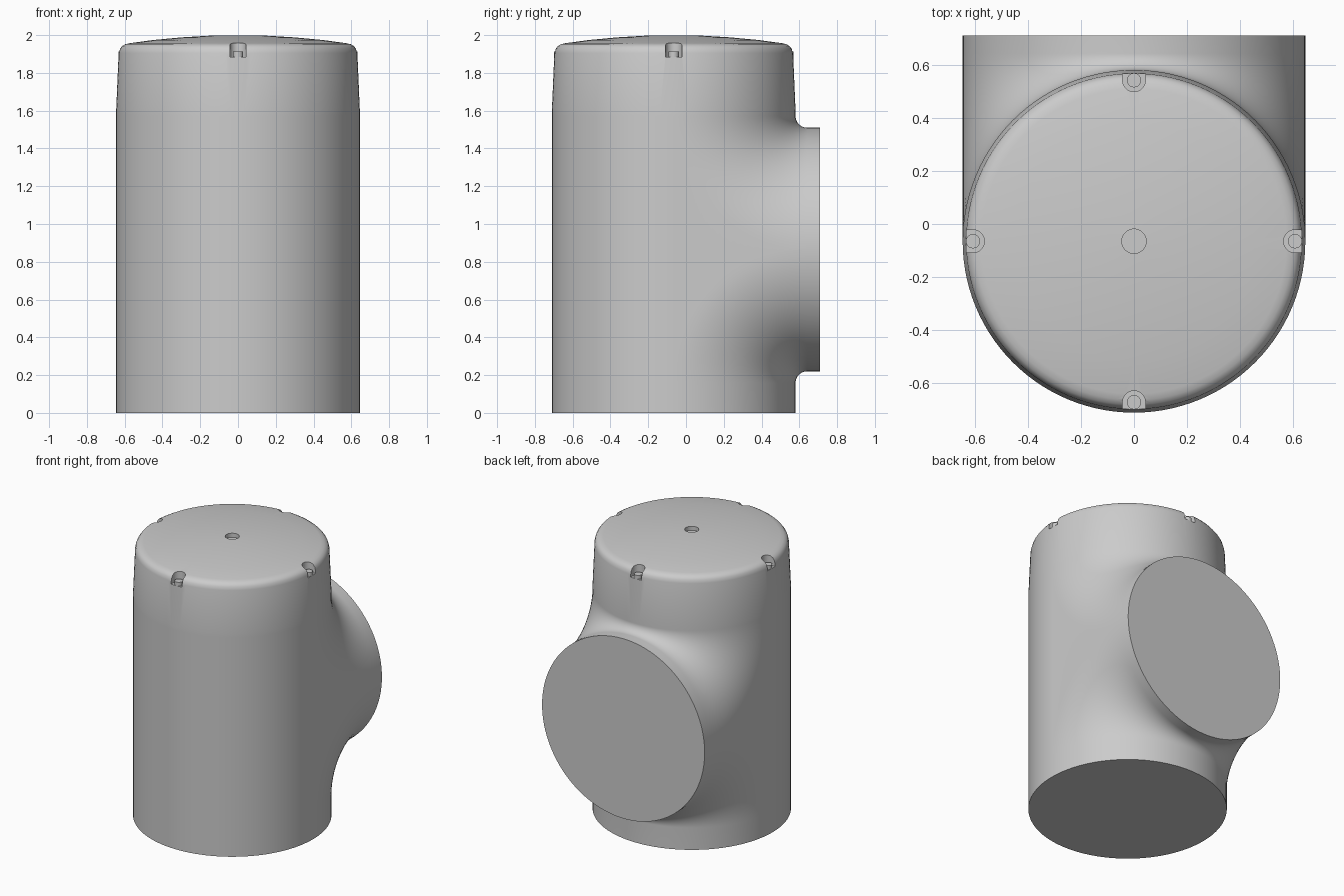
import bpy, bmesh
from math import pi, sin, cos, sqrt
from mathutils import Matrix

if "Cube" in bpy.data.objects:
    bpy.data.objects.remove(bpy.data.objects["Cube"])

R = 0.645          # pipe radius
CY = -0.065        # y of the vertical axis
ZC = 0.865         # height of the side branch axis
END = 0.71 - CY    # branch end, measured from the axis
B = R + 0.062      # bend radius of the elbows joining body and branch
N, ARC = 56, 24
CAP = [(0.0, 2.0), (0.15, 1.997), (0.3, 1.988), (0.45, 1.974), (0.575, 1.957),
       (0.598, 1.952), (0.615, 1.942), (0.626, 1.928), (0.632, 1.905), (R, 1.6)]


def finish(ob, angle=30):
    bpy.ops.object.select_all(action='DESELECT')
    ob.select_set(True)
    bpy.context.view_layer.objects.active = ob
    bpy.ops.object.shade_smooth_by_angle(angle=angle * pi / 180)


def to_object(bm, name):
    bmesh.ops.recalc_face_normals(bm, faces=bm.faces)
    me = bpy.data.meshes.new(name)
    bm.to_mesh(me)
    bm.free()
    ob = bpy.data.objects.new(name, me)
    bpy.context.collection.objects.link(ob)
    return ob


def section(t):
    """Closed outline of the tee in the slice x = R sin(t)."""
    x, h = R * sin(t), R * cos(t)
    r = B - h
    front = [(x * k / R, -h * k / R, z) for k, z in CAP]
    front += [(x, -h, ZC + B), (x, -h, ZC - B), (x, -h, 0)]
    angles = [pi / 2 * i / ARC for i in range(ARC + 1)]
    low = [(x, B - r * cos(a), ZC - B + r * sin(a)) for a in angles]
    high = [(y, p, 2 * ZC - z) for y, p, z in reversed(low)]
    back = [(x, h, 0)] + low + [(x, END, ZC - h), (x, END, ZC + h)] + high
    back += [(x * k / R, h * k / R, z) for k, z in reversed(CAP)]
    return front + back


# Tee body: slices bridged from side to side, then welded
bm = bmesh.new()
rows = [[bm.verts.new((x, y + CY, z)) for x, y, z in section(-pi / 2 + pi * i / N)]
        for i in range(N + 1)]
for a, b in zip(rows, rows[1:]):
    for j in range(len(a) - 1):
        bm.faces.new((a[j], a[j + 1], b[j + 1], b[j]))
lo = len(CAP) + 4
hi = lo + ARC + 3
for row in (rows[0], rows[-1]):      # flat web between the two elbows
    bm.faces.new(row[lo:lo + ARC + 1] + row[hi:hi + ARC + 1])
bmesh.ops.remove_doubles(bm, verts=bm.verts, dist=1e-5)
body = to_object(bm, "tee_body")


def prism(points, z0, z1, name):
    bm = bmesh.new()
    face = bm.faces.new([bm.verts.new((x, y, z0)) for x, y in points])
    up = bmesh.ops.extrude_face_region(bm, geom=[face])['geom']
    bmesh.ops.translate(bm, vec=(0, 0, z1 - z0),
                        verts=[v for v in up if isinstance(v, bmesh.types.BMVert)])
    return to_object(bm, name)


def circle(r, cx=0, n=32):
    return [(cx + r * cos(2 * pi * i / n), r * sin(2 * pi * i / n)) for i in range(n)]


# Centre recess and four rim slots, cut out of the cap
W, SLOT = 0.043, 0.606
slot = [(SLOT + W * cos(pi / 2 + pi * i / 16), W * sin(pi / 2 + pi * i / 16))
        for i in range(17)] + [(0.75, -W), (0.75, W)]
cutters = [prism(circle(0.046), 1.97, 2.1, "recess_cutter")]
cutters += [prism(slot, 1.885, 2.1, "slot_cutter") for _ in range(4)]
for i, c in enumerate(cutters):
    c.hide_render = True
    c.data.transform(Matrix.Translation((0, CY, 0)) @ Matrix.Rotation(i * pi / 2, 4, 'Z'))
    mod = body.modifiers.new("cut", 'BOOLEAN')
    mod.operation, mod.solver, mod.object = 'DIFFERENCE', 'EXACT', c
bpy.context.view_layer.objects.active = body
for mod in list(body.modifiers):
    bpy.ops.object.modifier_apply(modifier=mod.name)
for c in cutters:
    bpy.data.objects.remove(c)
finish(body)

# Small pins standing in the slots
for i in range(4):
    pin = prism(circle(0.027, SLOT, 20), 1.875, 1.912, "slot_pin")
    pin.data.transform(Matrix.Translation((0, CY, 0)) @ Matrix.Rotation(i * pi / 2, 4, 'Z'))
    finish(pin)
